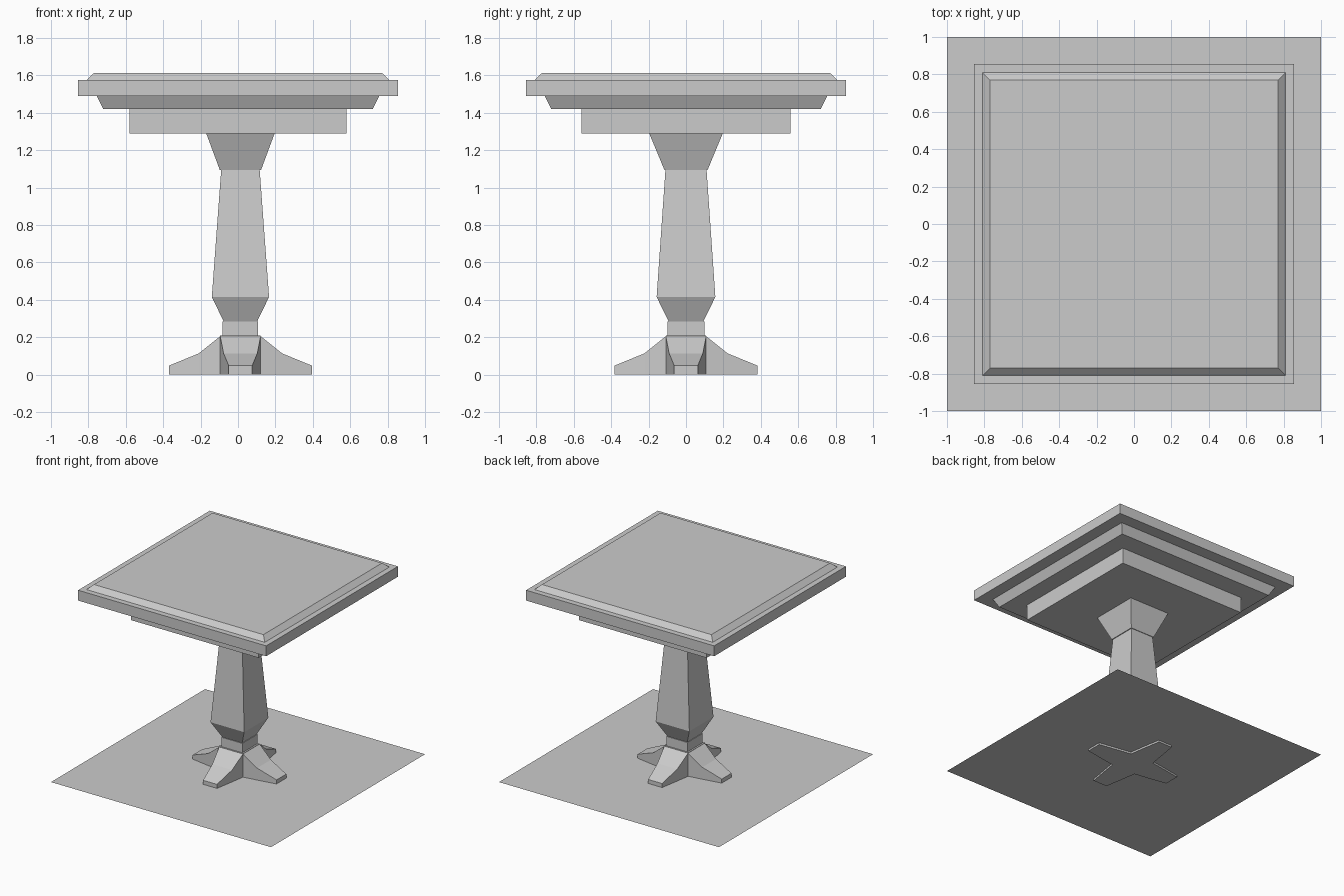
import bpy, bmesh
from math import pi
from mathutils import Matrix, Vector

cube = bpy.data.objects.get("Cube")
if cube:
    bpy.data.objects.remove(cube)

grey = bpy.data.materials.new("plain grey")
grey.use_nodes = True
grey.diffuse_color = (0.6, 0.6, 0.6, 1)
grey.node_tree.nodes["Principled BSDF"].inputs["Base Color"].default_value = (0.6, 0.6, 0.6, 1)

CX = 0.013  # the pedestal sits slightly off the centre of the top


def finish(name, bm, x=0.0):
    bmesh.ops.recalc_face_normals(bm, faces=bm.faces)
    mesh = bpy.data.meshes.new(name)
    bm.to_mesh(mesh)
    bm.free()
    mesh.materials.append(grey)
    obj = bpy.data.objects.new(name, mesh)
    obj.location.x = x
    bpy.context.collection.objects.link(obj)
    return obj


def loft(bm, rings):
    """Closed skin through a list of four-cornered rings."""
    loops = [[bm.verts.new(p) for p in ring] for ring in rings]
    for a, b in zip(loops, loops[1:]):
        for i in range(4):
            j = (i + 1) % 4
            bm.faces.new((a[i], a[j], b[j], b[i]))
    bm.faces.new(loops[0])
    bm.faces.new(loops[-1])


def tiers(name, levels, x=0.0):
    """Square block from (height, half width, half depth) levels."""
    bm = bmesh.new()
    loft(bm, [[(-w, -d, z), (w, -d, z), (w, d, z), (-w, d, z)] for z, w, d in levels])
    return finish(name, bm, x)


# Table top, from the apron upwards
tiers("apron", [(1.29, 0.58, 0.56), (1.42, 0.58, 0.56)])
tiers("under_moulding", [(1.42, 0.72, 0.72), (1.49, 0.755, 0.755)])
tiers("table_slab", [(1.49, 0.855, 0.855), (1.575, 0.855, 0.855)])
tiers("raised_panel", [(1.575, 0.81, 0.81), (1.612, 0.77, 0.77)])

# Pedestal
tiers("capital", [(1.093, 0.11, 0.115), (1.29, 0.183, 0.197)], CX)
tiers("column", [(0.285, 0.09, 0.093), (0.415, 0.153, 0.157), (1.093, 0.103, 0.11)], CX)
tiers("collar", [(0.208, 0.095, 0.099), (0.285, 0.095, 0.099)], CX)
tiers("hub", [(0, 0.108, 0.108), (0.208, 0.108, 0.108)], CX)

# Four feet: (reach, half width, height) along each foot
SECTIONS = [(0.108, 0.108, 0.205), (0.223, 0.09, 0.113), (0.382, 0.063, 0.048)]
for k, side in enumerate(("left", "back", "right", "front")):
    bm = bmesh.new()
    loft(bm, [[(r, -w, 0), (r, w, 0), (r, w, h), (r, -w, h)] for r, w, h in SECTIONS])
    bmesh.ops.rotate(bm, verts=bm.verts, cent=Vector(), matrix=Matrix.Rotation(k * pi / 2, 3, "Z"))
    finish(side + "_foot", bm, CX)

# Floor sheet, a single plane just above the underside of the feet
bm = bmesh.new()
bmesh.ops.create_grid(bm, x_segments=1, y_segments=1, size=1)
floor = finish("floor_sheet", bm)
floor.location.z = 0.015
